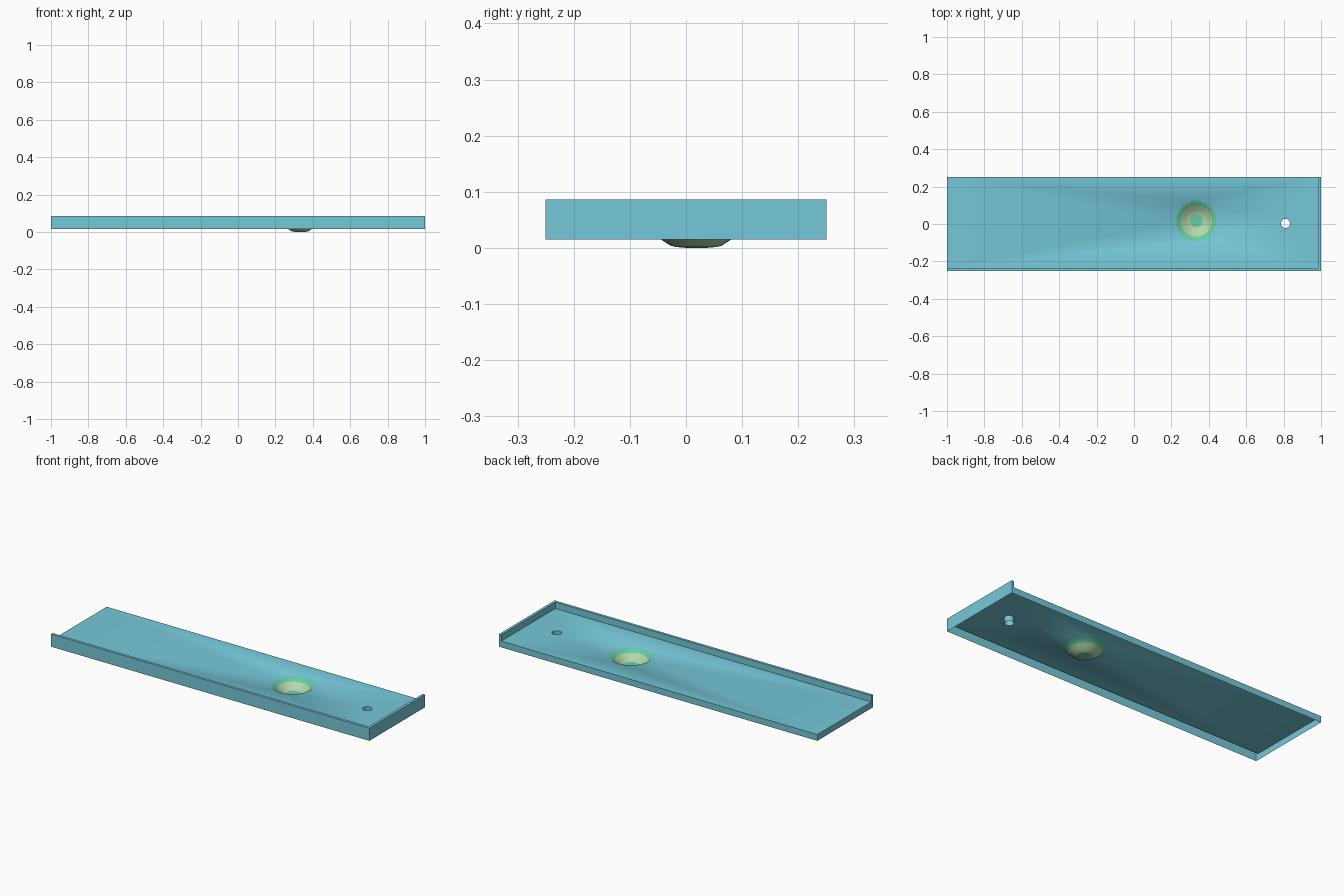
import bpy, bmesh, math

if "Cube" in bpy.data.objects:
    bpy.data.objects.remove(bpy.data.objects["Cube"])

X, Y = 1.0, 0.25            # half sizes
Z0, ZS, Z1 = 0.0145, 0.05, 0.086   # skirt bottom, surface, upstand top
T = 0.015                   # upstand thickness
BOWL = (0.332, 0.018)
TAP = (0.81, 0.003)


def material(name, rgb):
    m = bpy.data.materials.new(name)
    lin = [((c / 255 + 0.055) / 1.055) ** 2.4 for c in rgb]
    m.diffuse_color = (*lin, 1)
    m.use_nodes = True
    m.node_tree.nodes["Principled BSDF"].inputs["Base Color"].default_value = m.diffuse_color
    return m


blue = material("worktop blue", (118, 200, 217))
green = material("bowl green", (100, 205, 165))
cream = material("bowl cream", (178, 216, 170))


def finish(bm, name, mats):
    me = bpy.data.meshes.new(name)
    bm.to_mesh(me)
    bm.free()
    for m in mats:
        me.materials.append(m)
    ob = bpy.data.objects.new(name, me)
    bpy.context.collection.objects.link(ob)
    return ob


def ring(bm, c, r, z, n):
    return [bm.verts.new((c[0] + r * math.cos(2 * math.pi * i / n),
                          c[1] + r * math.sin(2 * math.pi * i / n), z)) for i in range(n)]


def loop_edges(bm, vs):
    return [bm.edges.new((a, vs[(i + 1) % len(vs)])) for i, a in enumerate(vs)]


# Flat surface with two holes, running smoothly into the bowl
bm = bmesh.new()
outer = [bm.verts.new((x, y, ZS)) for x, y in
         ((-X, -Y + T), (X - T, -Y + T), (X - T, Y), (-X, Y))]
N = 24
rim = ring(bm, BOWL, 0.11, ZS, N)
hole = ring(bm, TAP, 0.025, ZS, 12)
edges = loop_edges(bm, outer) + loop_edges(bm, rim) + loop_edges(bm, hole)
bmesh.ops.triangle_fill(bm, edges=edges, use_beauty=True)
bm.normal_update()
for f in bm.faces:
    if f.normal.z < 0:
        f.normal_flip()

# Bowl: green rim, cream wall, green middle
prev = rim
for r, z, mi in ((0.086, 0.030, 1), (0.062, 0.0145, 2), (0.046, 0.004, 2),
                 (0.036, 0.0015, 2), (0.018, 0.0, 1)):
    cur = ring(bm, BOWL, r, z, N)
    for i in range(N):
        j = (i + 1) % N
        bm.faces.new((prev[i], prev[j], cur[j], cur[i])).material_index = mi
    prev = cur
bm.faces.new(prev).material_index = 1
bm.normal_update()
for f in bm.faces:
    if f.normal.z < 0:
        f.normal_flip()
    f.smooth = True
finish(bm, "worktop_with_bowl", [blue, green, cream])

# Tap hole sleeve
bm = bmesh.new()
a, b = ring(bm, TAP, 0.025, ZS, 12), ring(bm, TAP, 0.025, Z0 + 0.005, 12)
for i in range(12):
    j = (i + 1) % 12
    bm.faces.new((a[i], b[i], b[j], a[j])).smooth = True
finish(bm, "tap_hole_sleeve", [blue])

# Skirt and hollow upstands along the front and right edges
bm = bmesh.new()


def wall(p, q, z0, z1):
    bm.faces.new([bm.verts.new(v) for v in
                  ((*p, z0), (*q, z0), (*q, z1), (*p, z1))])


def cap(pts):
    bm.faces.new([bm.verts.new((*p, Z1)) for p in pts])


wall((-X, -Y), (X, -Y), Z0, Z1)              # front
wall((X, -Y), (X, Y), Z0, Z1)                # right
wall((X, Y), (X - T, Y), Z0, Z1)             # upstand end, back
wall((X - T, Y), (-X, Y), Z0, ZS)            # back skirt
wall((-X, Y), (-X, -Y + T), Z0, ZS)          # left skirt
wall((-X, -Y + T), (-X, -Y), Z0, Z1)         # upstand end, left
wall((X - T, -Y + T), (-X, -Y + T), ZS, Z1)  # inner front
wall((X - T, Y), (X - T, -Y + T), ZS, Z1)    # inner right
cap(((-X, -Y), (X, -Y), (X - T, -Y + T), (-X, -Y + T)))
cap(((X, -Y), (X, Y), (X - T, Y), (X - T, -Y + T)))
finish(bm, "skirt_and_upstand", [blue])
